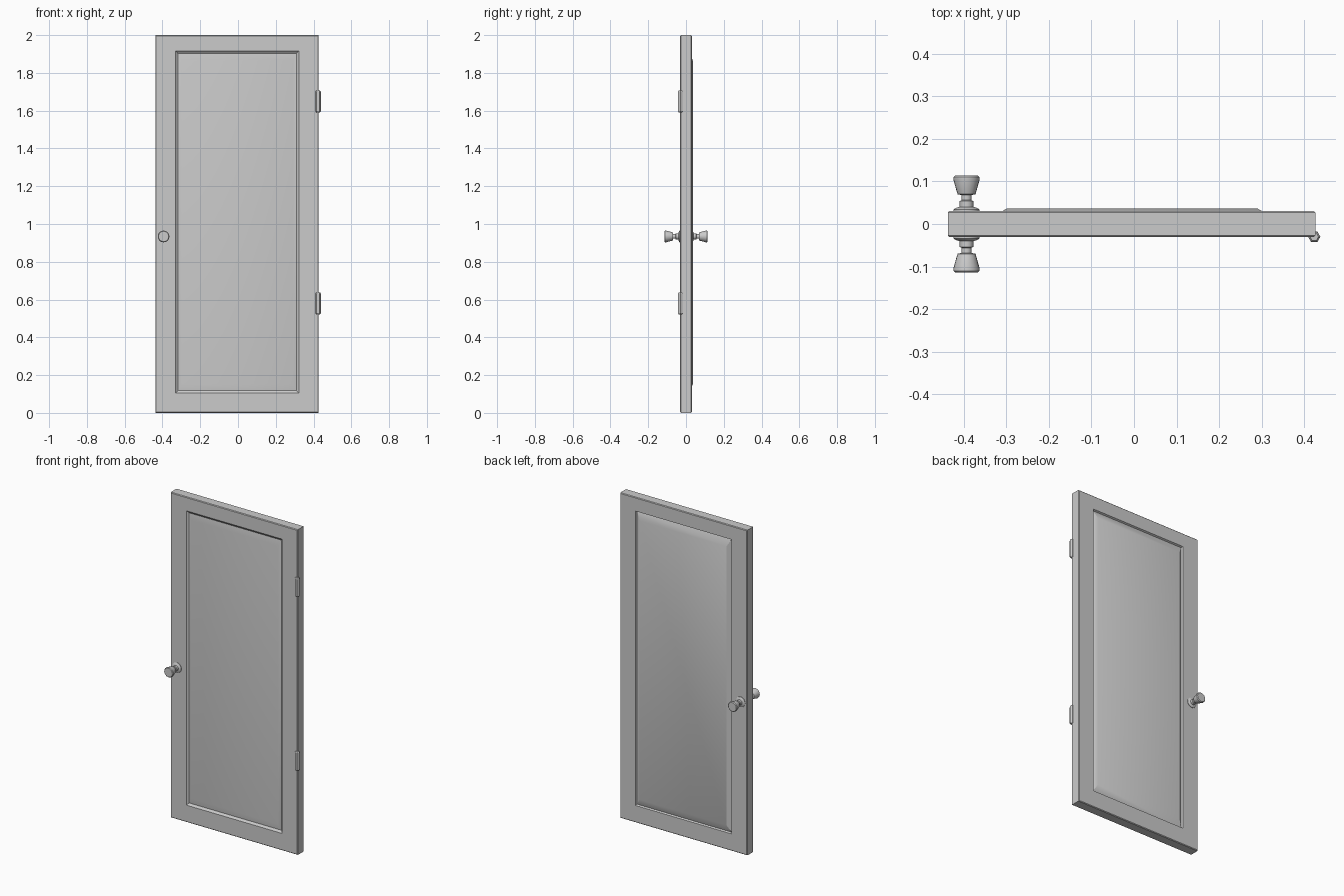
import bpy, bmesh, math

if "Cube" in bpy.data.objects:
    bpy.data.objects.remove(bpy.data.objects["Cube"])

def finish(name, bm, angle=None):
    bmesh.ops.recalc_face_normals(bm, faces=bm.faces)
    me = bpy.data.meshes.new(name)
    bm.to_mesh(me)
    bm.free()
    ob = bpy.data.objects.new(name, me)
    bpy.context.collection.objects.link(ob)
    if angle:
        bpy.ops.object.select_all(action='DESELECT')
        ob.select_set(True)
        bpy.context.view_layer.objects.active = ob
        bpy.ops.object.shade_smooth_by_angle(angle=math.radians(angle))
    return ob

def loft(name, rings, angle=None):
    """Bridge equal-length vertex rings and cap both ends."""
    bm = bmesh.new()
    vr = [[bm.verts.new(p) for p in ring] for ring in rings]
    n = len(vr[0])
    for a, b in zip(vr, vr[1:]):
        for i in range(n):
            j = (i + 1) % n
            bm.faces.new((a[i], a[j], b[j], b[i]))
    bm.faces.new(vr[0])
    bm.faces.new(vr[-1])
    return finish(name, bm, angle)

def rect(x0, x1, z0, z1, y, inset=0.0):
    x0, x1, z0, z1 = x0 + inset, x1 - inset, z0 + inset, z1 - inset
    return [(x0, y, z0), (x1, y, z0), (x1, y, z1), (x0, y, z1)]

# Door slab: rectangular rings from the front panel field, round the rim, to the back field
SLAB = (-0.438, 0.427, 0.0, 2.0)
OPENING = (-0.33, 0.322, 0.105, 1.915)
FIELD = (-0.30, 0.291, 0.152, 1.866)
loft("door_slab", [
    rect(*FIELD, -0.027),
    rect(*OPENING, -0.021, 0.013),
    rect(*OPENING, -0.025, 0.006),
    rect(*OPENING, -0.031),
    rect(*SLAB, -0.031, 0.004),
    rect(*SLAB, -0.027),
    rect(*SLAB, 0.027),
    rect(*SLAB, 0.031, 0.004),
    rect(*OPENING, 0.031),
    rect(*OPENING, 0.021, 0.005),
    rect(*FIELD, 0.036),
], 30)

# Knobs: one turned profile (radius, distance from door centre), mirrored front and back
KNOB = [(0.031, 0.030), (0.031, 0.034), (0.025, 0.038), (0.016, 0.040),
        (0.016, 0.054), (0.012, 0.056), (0.012, 0.068), (0.021, 0.070),
        (0.0235, 0.078), (0.031, 0.105), (0.031, 0.110), (0.027, 0.114), (0.020, 0.114)]
for name, s in (("front_knob", -1), ("back_knob", 1)):
    loft(name, [[(-0.394 + r * math.cos(2 * math.pi * i / 20), s * y,
                  0.934 + r * math.sin(2 * math.pi * i / 20)) for i in range(20)]
                for r, y in KNOB], 35)

# Hinges: six-sided barrels with chamfered ends
for name, zc in (("upper_hinge", 1.649), ("lower_hinge", 0.580)):
    loft(name, [[(0.424 + r * math.cos(math.pi * i / 3), -0.030 + r * math.sin(math.pi * i / 3),
                  zc + dz) for i in range(6)]
                for r, dz in ((0.010, -0.058), (0.0145, -0.052), (0.0145, 0.052), (0.010, 0.058))])
